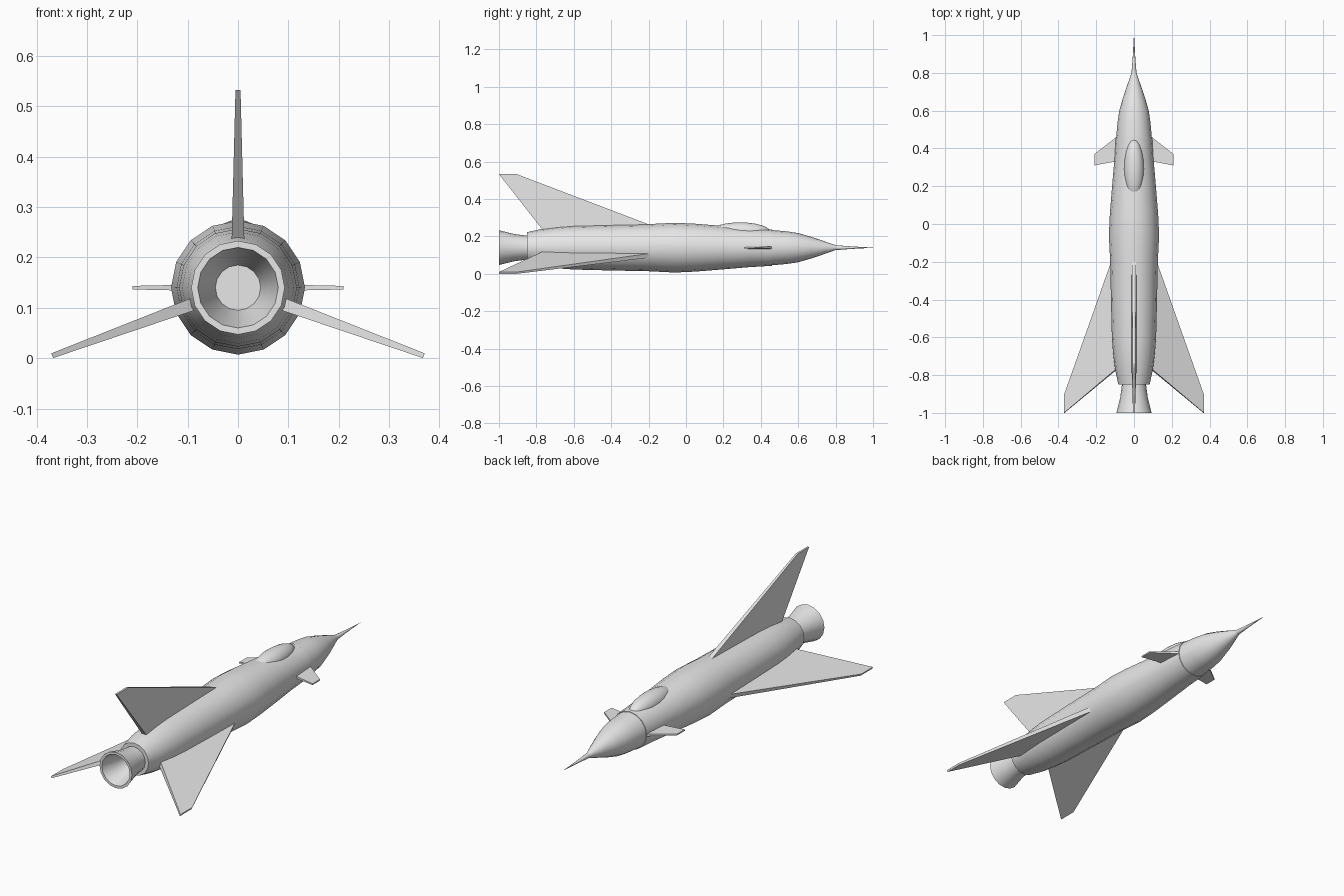
import bpy, bmesh, math
from mathutils import Matrix

if "Cube" in bpy.data.objects:
    bpy.data.objects.remove(bpy.data.objects["Cube"])

AXIS_Z = 0.14
grey = bpy.data.materials.new("light grey")
grey.diffuse_color = (0.8, 0.8, 0.8, 1)
grey.use_nodes = True
grey.node_tree.nodes["Principled BSDF"].inputs["Base Color"].default_value = grey.diffuse_color


def finish(bm, name, smooth=None):
    """Turn a bmesh into a named, coloured object."""
    bmesh.ops.recalc_face_normals(bm, faces=bm.faces)
    mesh = bpy.data.meshes.new(name)
    bm.to_mesh(mesh)
    bm.free()
    mesh.materials.append(grey)
    ob = bpy.data.objects.new(name, mesh)
    bpy.context.collection.objects.link(ob)
    if smooth:
        bpy.ops.object.select_all(action='DESELECT')
        ob.select_set(True)
        bpy.context.view_layer.objects.active = ob
        bpy.ops.object.shade_smooth_by_angle(angle=math.radians(smooth))
    return ob


def lathe(name, profile, sides=16):
    """Revolve (y, radius) points around the long axis, with capped ends."""
    bm = bmesh.new()
    rings = []
    for y, r in profile:
        rings.append([bm.verts.new((r * math.cos(2 * math.pi * i / sides), y,
                                    AXIS_Z + r * math.sin(2 * math.pi * i / sides)))
                      for i in range(sides)])
    for a, b in zip(rings, rings[1:]):
        for i in range(sides):
            j = (i + 1) % sides
            bm.faces.new((a[i], a[j], b[j], b[i]))
    bm.faces.new(rings[0])
    bm.faces.new(rings[-1])
    return finish(bm, name, 35)


def fin(name, angle, outline):
    """Tapered plate pointing away from the axis; outline is (radius, y, half thickness)."""
    ca, sa = math.cos(math.radians(angle)), math.sin(math.radians(angle))
    bm = bmesh.new()
    top, bottom = [[bm.verts.new((r * ca - s * t * sa, y, AXIS_Z + r * sa + s * t * ca))
                    for r, y, t in outline] for s in (1, -1)]
    bm.faces.new(top)
    bm.faces.new(bottom[::-1])
    n = len(outline)
    for i in range(n):
        j = (i + 1) % n
        bm.faces.new((top[j], top[i], bottom[i], bottom[j]))
    return finish(bm, name)


# Fuselage, nose and probe
lathe("fuselage", [(-0.85, 0.083), (-0.77, 0.1), (-0.68, 0.111), (-0.6, 0.117),
                   (-0.4, 0.122), (-0.2, 0.126), (-0.06, 0.133), (0.05, 0.128),
                   (0.2, 0.116), (0.34, 0.104), (0.46, 0.097)])
lathe("nose_cone", [(0.45, 0.095), (0.54, 0.087), (0.6, 0.078), (0.67, 0.058),
                    (0.74, 0.034), (0.8, 0.013)])
lathe("nose_probe", [(0.79, 0.014), (0.88, 0.007), (1.0, 0.0005)])

# Hollow engine nozzle
lathe("engine_nozzle", [(-0.83, 0.063), (-0.86, 0.065), (-0.92, 0.073), (-1.0, 0.093),
                        (-1.0, 0.08), (-0.93, 0.062), (-0.86, 0.045)])

# Cockpit canopy
bm = bmesh.new()
bmesh.ops.create_uvsphere(bm, u_segments=20, v_segments=12, radius=1,
                          matrix=Matrix.Translation((0, 0.29, 0.225))
                          @ Matrix.Diagonal((0.053, 0.16, 0.05, 1)))
finish(bm, "canopy", 60)

# Three matching swept fins: tail fin and two drooped wings
swept = [(0.06, -0.03, 0.0135), (0.393, -0.905, 0.005),
         (0.393, -1.0, 0.005), (0.06, -0.739, 0.0135)]
for name, angle in (("tail_fin", 90), ("right_wing", -20.1), ("left_wing", 200.1)):
    fin(name, angle, swept)

# Small foreplanes beside the cockpit
small = [(0.05, 0.494, 0.007), (0.21, 0.37, 0.0035),
         (0.21, 0.31, 0.0035), (0.05, 0.34, 0.007)]
for name, angle in (("right_foreplane", 0), ("left_foreplane", 180)):
    fin(name, angle, small)
